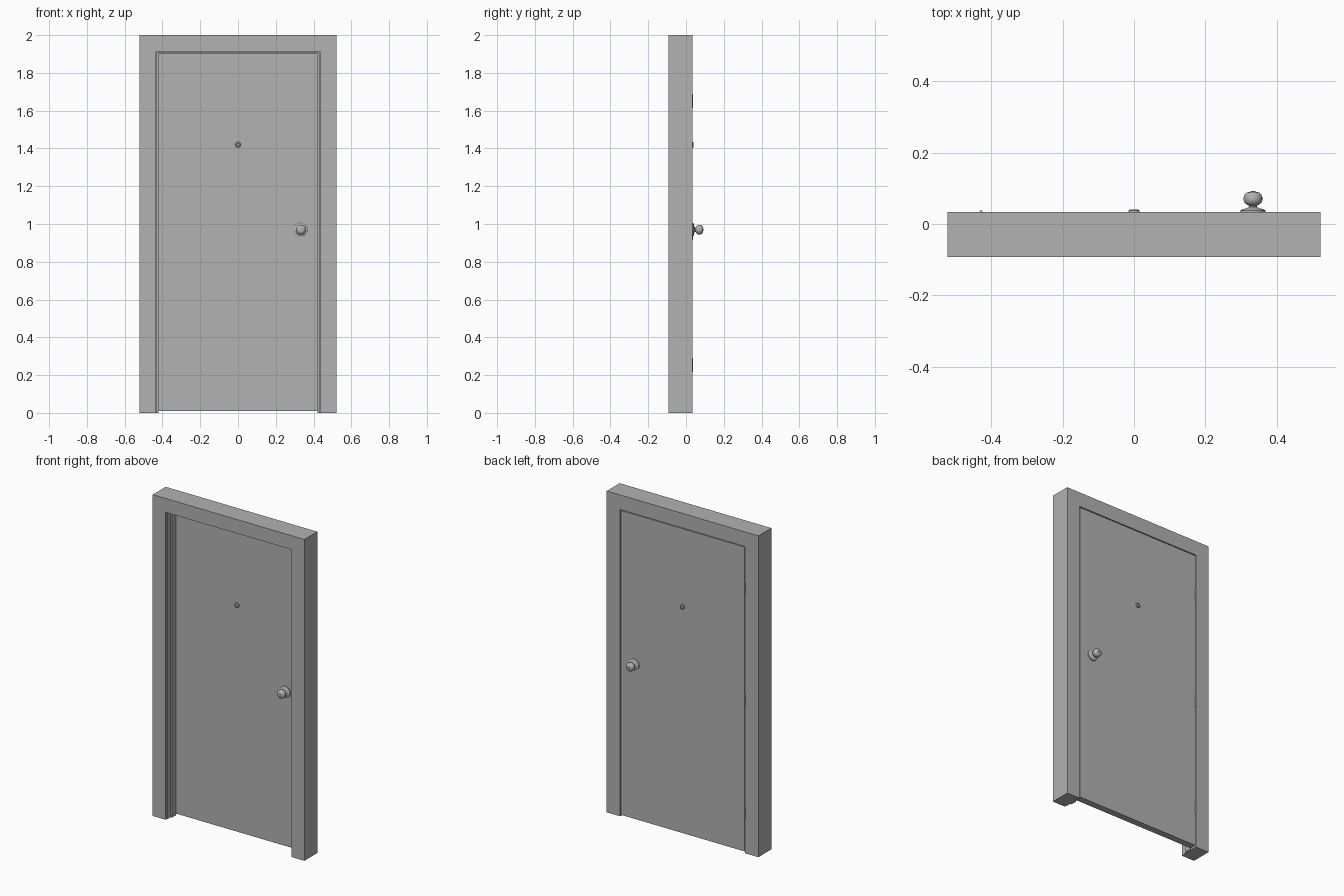
import bpy, bmesh
from math import cos, sin, tau
from mathutils import Vector

cube = bpy.data.objects.get("Cube")
if cube:
    bpy.data.objects.remove(cube, do_unlink=True)

grey = bpy.data.materials.new("plain grey")
grey.use_nodes = True
colour = (0.445, 0.445, 0.445, 1)
grey.diffuse_color = colour
grey.node_tree.nodes["Principled BSDF"].inputs["Base Color"].default_value = colour


def finish(name, bm, smooth=False):
    bmesh.ops.recalc_face_normals(bm, faces=bm.faces)
    mesh = bpy.data.meshes.new(name)
    bm.to_mesh(mesh)
    bm.free()
    mesh.materials.append(grey)
    ob = bpy.data.objects.new(name, mesh)
    bpy.context.collection.objects.link(ob)
    if smooth:
        bpy.ops.object.select_all(action="DESELECT")
        ob.select_set(True)
        bpy.context.view_layer.objects.active = ob
        bpy.ops.object.shade_smooth_by_angle(angle=0.7)
    return ob


def extrude_outline(name, outline, y0, y1):
    """Extrude an x-z outline along y."""
    bm = bmesh.new()
    face = bm.faces.new([bm.verts.new((x, y0, z)) for x, z in outline])
    grown = bmesh.ops.extrude_face_region(bm, geom=[face])["geom"]
    verts = [v for v in grown if isinstance(v, bmesh.types.BMVert)]
    bmesh.ops.translate(bm, verts=verts, vec=(0, y1 - y0, 0))
    return finish(name, bm)


def portal(name, outer, inner, y0, y1):
    """Upside-down U made from outer and inner (half width, height)."""
    (ow, oh), (iw, ih) = outer, inner
    outline = [(-ow, 0), (-ow, oh), (ow, oh), (ow, 0),
               (iw, 0), (iw, ih), (-iw, ih), (-iw, 0)]
    return extrude_outline(name, outline, y0, y1)


def lathe(name, profile, centre, axis, segments=24):
    """Turn a (radius, distance) profile about an axis."""
    axis = Vector(axis)
    u = axis.orthogonal().normalized()
    w = axis.cross(u)
    bm = bmesh.new()
    rings = []
    for r, d in profile:
        rings.append([bm.verts.new(Vector(centre) + axis * d
                      + (u * cos(tau * i / segments) + w * sin(tau * i / segments)) * r)
                      for i in range(segments)])
    for a, b in zip(rings, rings[1:]):
        for i in range(segments):
            j = (i + 1) % segments
            bm.faces.new((a[i], a[j], b[j], b[i]))
    bm.faces.new(rings[0])
    bm.faces.new(rings[-1])
    return finish(name, bm, smooth=True)


# Frame: front casing, jamb and the stop the door closes against
front, back = -0.093, 0.034
door_front, door_back = -0.009, 0.033
outer = (0.522, 2.0)
jamb_inner = (0.43, 1.909)
portal("front_casing", outer, (0.434, 1.913), front, -0.079)
portal("jamb", outer, jamb_inner, -0.079, back)
portal("door_stop", jamb_inner, (0.421, 1.899), -0.05, door_front - 0.001)

# Door slab, with a thin gap all round
w, bottom, top = 0.426, 0.01, 1.904
extrude_outline("door", [(-w, bottom), (-w, top), (w, top), (w, bottom)],
                door_front, door_back)

# Door knobs and peephole rims on both faces
knob_profile = [(0.035, 0), (0.035, 0.005), (0.031, 0.008), (0.018, 0.011),
                (0.012, 0.014), (0.011, 0.018), (0.017, 0.021), (0.023, 0.026),
                (0.026, 0.033), (0.026, 0.042), (0.023, 0.050), (0.018, 0.055),
                (0.009, 0.057), (0.007, 0.057), (0.007, 0.060)]
rim_profile = [(0.015, 0), (0.015, 0.005), (0.012, 0.008), (0.008, 0.008), (0.007, 0.005)]
for side, y, direction in (("front", door_front, -1), ("back", door_back, 1)):
    axis = (0, direction, 0)
    lathe(side + "_knob", knob_profile, (0.333, y, 0.97), axis)
    lathe(side + "_peephole", rim_profile, (0, y, 1.42), axis, 16)

# Hinge barrels on the back, in the gap opposite the knob
half = 0.0375
for place, z in (("lower", 0.254), ("middle", 0.953), ("upper", 1.652)):
    lathe(place + "_hinge", [(0.004, -half), (0.004, half)],
          (-0.428, back, z), (0, 0, 1), 12)
